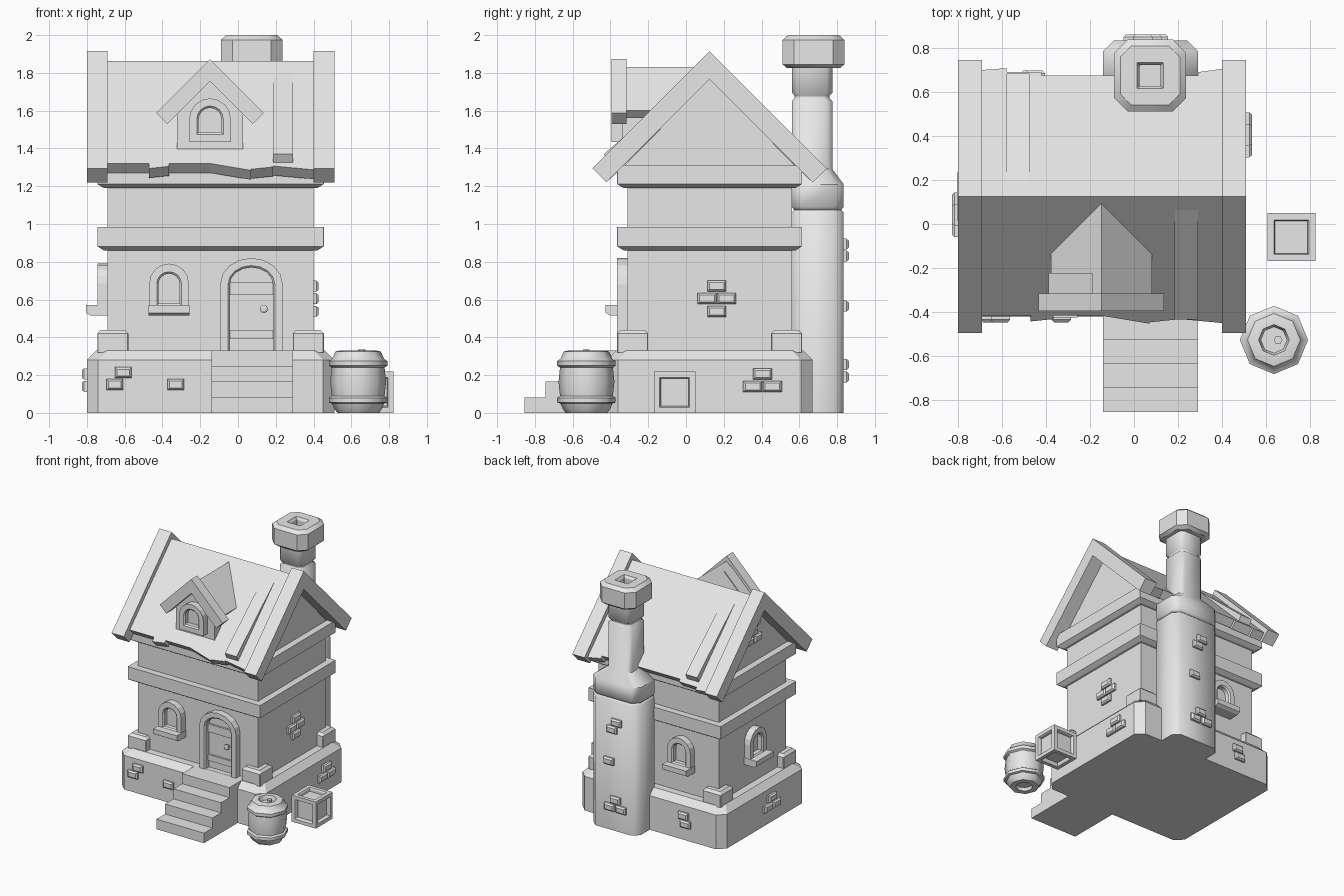
import bpy, bmesh
from math import sin, cos, pi, radians, sqrt
from mathutils import Matrix, Vector

if "Cube" in bpy.data.objects:
    bpy.data.objects.remove(bpy.data.objects["Cube"])

stone = bpy.data.materials.new("plain_grey")
stone.use_nodes = True
GREY = (0.8, 0.8, 0.8, 1)
stone.diffuse_color = GREY
next(n for n in stone.node_tree.nodes if n.type == 'BSDF_PRINCIPLED').inputs["Base Color"].default_value = GREY


def finish(name, bm, smooth=0):
    bmesh.ops.remove_doubles(bm, verts=bm.verts, dist=1e-5)
    bmesh.ops.recalc_face_normals(bm, faces=bm.faces)
    me = bpy.data.meshes.new(name)
    bm.to_mesh(me)
    bm.free()
    me.materials.append(stone)
    ob = bpy.data.objects.new(name, me)
    bpy.context.collection.objects.link(ob)
    if smooth:
        bpy.ops.object.select_all(action='DESELECT')
        ob.select_set(True)
        bpy.context.view_layer.objects.active = ob
        bpy.ops.object.shade_smooth_by_angle(angle=radians(smooth))
    return ob


def hull(name, pts, M=Matrix()):
    """Convex solid around the points."""
    bm = bmesh.new()
    for p in pts:
        bm.verts.new(M @ Vector(p))
    bmesh.ops.convex_hull(bm, input=bm.verts[:])
    bmesh.ops.dissolve_limit(bm, angle_limit=0.01, verts=bm.verts[:], edges=bm.edges[:])
    return finish(name, bm)


def box(name, x0, x1, y0, y1, z0, z1, M=Matrix()):
    return hull(name, [(x, y, z) for x in (x0, x1) for y in (y0, y1) for z in (z0, z1)], M)


def loft(name, rings, smooth=0):
    """Skin closed loops of points, capping both ends."""
    bm = bmesh.new()
    loops = [[bm.verts.new(p) for p in r] for r in rings]
    for a, b in zip(loops, loops[1:]):
        n = len(a)
        for i in range(n):
            bm.faces.new((a[i], a[(i + 1) % n], b[(i + 1) % n], b[i]))
    bm.faces.new(loops[0])
    bm.faces.new(loops[-1])
    return finish(name, bm, smooth)


def ring(cx, cy, hx, hy, c, z):
    """Rectangle with cut corners."""
    q = [(hx, hy - c), (hx - c, hy), (c - hx, hy), (-hx, hy - c)]
    q += [(-a, -b) for a, b in q]
    return [(cx + a, cy + b, z) for a, b in q]


def side(angle, x, y):
    """Frame on a wall: local x along the wall, -y outward."""
    return Matrix.Translation((x, y, 0)) @ Matrix.Rotation(radians(angle), 4, 'Z')


# House centre
CX, CY = -0.145, 0.125

# Plinth, walls and ledges
loft("stone_base", [ring(CX, CY, .655 - i, .545 - i, .06, z)
                    for i, z in ((0, 0), (0, .28), (.05, .33))])
box("walls", -.69, .40, -.31, .56, .30, 1.25)
for name, z0, z1 in (("middle_ledge", .86, .985), ("upper_ledge", 1.19, 1.31)):
    loft(name, [ring(CX, CY, .6 - i, .49 - i, .002, z)
                for i, z in ((.035, z0), (0, z0 + .022), (0, z1))])
for sx in (-1, 1):
    for sy in (-1, 1):
        loft("corner_block", [ring(CX + sx * .5175, CY + sy * .4075, .0825 - i, .0825 - i, .004, z)
                              for i, z in ((0, .32), (0, .42), (.02, .44))])
hull("gable", [(x, CY + d, z) for x in (-.69, .40) for d, z in ((-.45, 1.25), (-.45, 1.31), (.45, 1.25), (.45, 1.31), (0, 1.767))])


# Main roof, made of pitched boards at 45 degrees
def slope(name, s, x0, x1, d0, d1, za, t):
    k = t / sqrt(2)
    hull(name, [(x, CY + s * e, z) for x, d in ((x0, d0), (x1, d1))
                for e, z in ((0, za), (d, za - d), (d - k, za - d - k), (0, za - 2 * k))])


for s in (-1, 1):
    for x0 in (-.80, .40):
        slope("bargeboard", s, x0, x0 + .11, .62, .62, 1.915, .105)
FRONT = [(-.69, -.47, .542, .542), (-.47, -.365, .568, .557), (-.365, -.145, .542, .542),
         (-.145, .07, .542, .578), (.07, .185, .572, .56), (.185, .40, .555, .575)]
BACK = [(-.69, -.58, .575, .583), (-.58, -.42, .567, .565), (-.42, .29, .55, .55), (.29, .40, .565, .58)]
for s, rows in ((-1, FRONT), (1, BACK)):
    for r in rows:
        slope("roof_panel", s, *r, 1.862, .07)
for s, x0 in ((-1, .185), (1, -.58)):
    hull("raised_roof_plank", [(x, CY + s * d, 1.862 - d + h) for x in (x0, x0 + .105)
                               for d, h in ((.062, 0), (.56, .068), (.525, -.035))])

# Dormer
DX = -.148
for s in (-1, 1):
    hull("dormer_bargeboard", [(DX + s * d, y, z) for y in (-.395, -.315)
                               for d, z in ((0, 1.873), (.285, 1.588), (.226, 1.529), (0, 1.756))])
    hull("dormer_roof", [(DX + s * d, y, z) for d, z, back in
                         ((0, 1.83, .1), (.23, 1.6, -.125), (.195, 1.565, -.125), (0, 1.76, .1))
                         for y in (-.32, back)])
hull("dormer_loose_shingle", [(DX - d, y, z) for y in (-.32, -.222)
                              for d, z in ((.04, 1.80), (.24, 1.60), (.05, 1.77), (.22, 1.58))])
hull("dormer_wall", [(DX + d, y, z) for y in (-.34, -.1)
                     for d, z in ((-.175, 1.37), (.175, 1.37), (-.175, 1.582), (.175, 1.582), (0, 1.757))])


# Arched frames for windows and door
def arch_loop(M, hw, z0, spring, rise, out):
    p = [(-hw, z0)] + [(-hw * cos(i * pi / 8), spring + rise * sin(i * pi / 8)) for i in range(9)] + [(hw, z0)]
    return [M @ Vector((u, -out, z)) for u, z in p]


def arch(name, M, outer, inner, out, recess):
    (hw, z0, sp, rise), (hi, zi, si, ri) = outer, inner
    b = .01
    loft(name, [arch_loop(M, hw, z0, sp, rise, -.02), arch_loop(M, hw, z0, sp, rise, out),
                arch_loop(M, hi, zi, si, ri, out),
                arch_loop(M, hi - b, zi + b, si, ri - b, out - b),
                arch_loop(M, hi - b, zi + b, si, ri - b, out - recess)])


def window(M):
    arch("window_frame", M, (.105, .55, .685, .105), (.065, .57, .685, .062), .055, .045)
    hull("window_sill", [(u, y, z) for u in (-.108, .108)
                         for y, z in ((.01, .515), (.01, .57), (-.09, .515), (-.115, .53), (-.115, .57))], M)


window(side(0, -.365, -.31))
window(side(180, -.365, .56))
window(side(-90, -.69, CY))
arch("dormer_window_frame", side(0, DX, -.34), (.11, 1.435, 1.555, .11), (.07, 1.475, 1.555, .07), .055, .045)

DOOR = side(0, .071, -.31)
arch("door_frame", DOOR, (.166, .32, .68, .14), (.124, .321, .68, .1), .055, .05)
for z0, z1 in ((.39, .44), (.625, .69)):
    box("door_band", -.114, .114, -.02, 0, z0, z1, DOOR)
loft("door_knob", [[DOOR @ Vector((.066 + r * cos(i * pi / 4), -o, .55 + r * sin(i * pi / 4))) for i in range(8)]
                   for r, o in ((.012, 0), (.012, .02), (.022, .025), (.022, .04), (.012, .046))])

# Front steps
for i in range(4):
    box("step", -.14, .29, -.855 + .11 * i, -.36, 0, .0825 * (i + 1))

# Chimney
sx, sy = .075, .6975
rings = [ring(sx, sy, .215 - i, .1375 - i, .05, z)
         for i, z in ((0, 0), (0, 1.06), (.013, 1.075), (0, 1.09), (0, 1.21))]
rings += [ring(sx, .6675, h, h, .03, z)
          for h, z in ((.1075, 1.29), (.1075, 1.65), (.093, 1.665), (.093, 1.68), (.1075, 1.695), (.1075, 1.85))]
loft("chimney_stack", rings, 50)
loft("chimney_cap", [ring(.073, .675, h, h, c, z) for h, c, z in
                     ((.14, .055, 1.825), (.163, .06, 1.845), (.163, .06, 1.975), (.135, .05, 2.0),
                      (.06, .003, 2.0), (.047, .003, 1.98), (.047, .003, 1.9))], 30)


# Loose bricks standing proud of the masonry
def bricks(M, spots, w=.1, h=.058):
    for u, z in spots:
        hull("brick", [(u + a * (w / 2 - i), y, z + b * (h / 2 - i)) for a in (-1, 1) for b in (-1, 1)
                       for y, i in ((.02, 0), (-.015, 0), (-.027, .011))], M)


def pile(u, z):
    return [(u, z + .066), (u - .052, z), (u + .052, z)]


bricks(side(0, 0, -.42), [(-.607, .213), (-.652, .15), (-.33, .15)], .088)
bricks(side(90, .51, 0), pile(.405, .14))
bricks(side(90, .40, 0), pile(.163, .605) + [(.163, .537)])
bricks(side(-90, -.80, 0), pile(-.042, .14))
bricks(side(-90, -.69, CY), pile(.0, 1.5) + [(.03, 1.63)], .09)
bricks(side(180, 0, .67), [(.45, .2), (.47, .135)], .09)
bricks(side(180, 0, .835), pile(-.05, .19) + [(-.11, .565), (-.04, .893), (-.08, .83)], .09)

# Crate with a sunken panel on every face
bm = bmesh.new()
bmesh.ops.create_cube(bm, size=.218, matrix=Matrix.Translation((.715, -.06, .109)))
for thick, deep in ((.042, 0), (.008, -.01), (.0001, -.02)):
    bmesh.ops.inset_individual(bm, faces=[f for f in bm.faces if f.calc_area() > .013 or f.tag][:6] if thick > .04
                               else panels, thickness=thick, depth=deep)
    panels = sorted(bm.faces, key=lambda f: (f.calc_center_median() - Vector((.715, -.06, .109))).length
                    if max(abs(c) for c in f.normal) > .99 and
                    (f.calc_center_median() - Vector((.715, -.06, .109))).cross(f.normal).length < 1e-4 else 9)[:6]
finish("crate", bm)

# Barrel
PROFILE = [(.06, .025), (.065, 0), (.11, 0), (.125, .02), (.138, .05), (.155, .055), (.155, .08), (.14, .09),
           (.148, .165), (.14, .24), (.155, .25), (.155, .275), (.138, .285), (.12, .325), (.095, .33),
           (.07, .33), (.06, .295)]
loft("barrel", [[(.636 + r * cos(i * pi / 4), -.527 + r * sin(i * pi / 4), z) for i in range(8)]
                for r, z in PROFILE], 46)
loft("barrel_plug", [[(.655 + .02 * cos(i * pi / 3), -.527 + .02 * sin(i * pi / 3), z) for i in range(6)]
                     for z in (.29, .335)])
